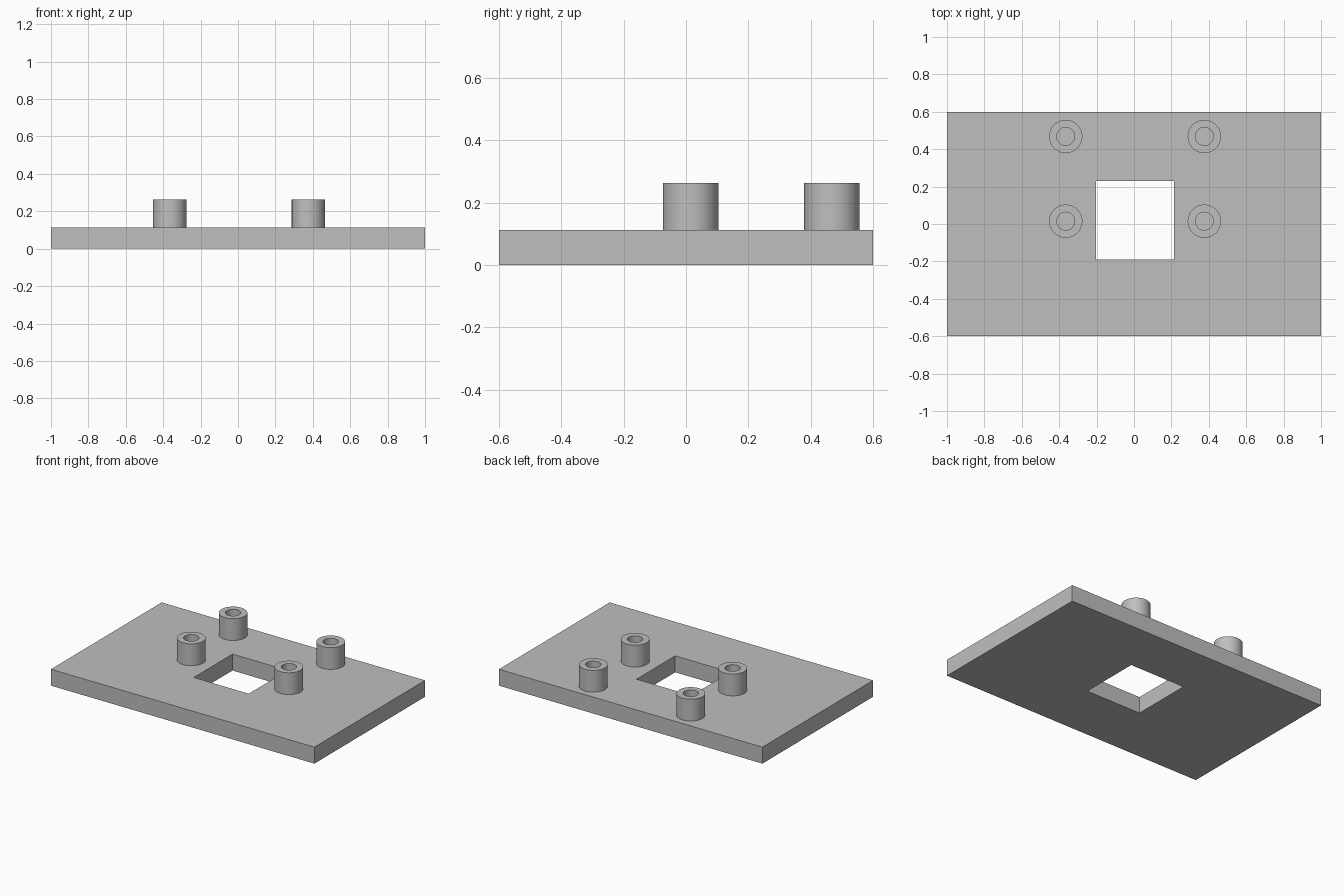
import bpy, bmesh, math

if "Cube" in bpy.data.objects:
    bpy.data.objects.remove(bpy.data.objects["Cube"])

grey = bpy.data.materials.new("plain grey")
grey.diffuse_color = (0.52, 0.52, 0.52, 1)
grey.use_nodes = True
grey.node_tree.nodes["Principled BSDF"].inputs["Base Color"].default_value = grey.diffuse_color

PLATE_TOP, POST_TOP = 0.113, 0.263


def rectangle(x0, x1, y0, y1):
    return [(x0, y0), (x1, y0), (x1, y1), (x0, y1)]


def circle(cx, cy, r, n=48):
    return [(cx + r * math.cos(2 * math.pi * i / n),
             cy + r * math.sin(2 * math.pi * i / n)) for i in range(n)]


def ring_prism(name, outer, inner, z0, z1):
    """Upright solid between an outer and an inner outline of equal point count."""
    bm = bmesh.new()
    loops = [[bm.verts.new((x, y, z)) for x, y in outline]
             for outline, z in ((outer, z0), (outer, z1), (inner, z1), (inner, z0))]
    n = len(outer)
    for k in range(4):
        a, b = loops[k], loops[(k + 1) % 4]
        for i in range(n):
            j = (i + 1) % n
            bm.faces.new((a[i], a[j], b[j], b[i]))
    bmesh.ops.recalc_face_normals(bm, faces=bm.faces)
    mesh = bpy.data.meshes.new(name)
    bm.to_mesh(mesh)
    bm.free()
    mesh.materials.append(grey)
    obj = bpy.data.objects.new(name, mesh)
    bpy.context.collection.objects.link(obj)
    return obj


# Base plate with its rectangular window
ring_prism("base_plate", rectangle(-1, 1, -0.6, 0.6),
           rectangle(-0.203, 0.215, -0.19, 0.23), 0, PLATE_TOP)

# Four hollow standoffs, open down to the plate
for side, x in (("left", -0.365), ("right", 0.376)):
    for row, y in (("front", 0.015), ("back", 0.468)):
        post = ring_prism(f"{row}_{side}_standoff", circle(x, y, 0.089),
                          circle(x, y, 0.048), PLATE_TOP, POST_TOP)
        bpy.ops.object.select_all(action='DESELECT')
        post.select_set(True)
        bpy.context.view_layer.objects.active = post
        bpy.ops.object.shade_smooth_by_angle(angle=math.radians(30))
